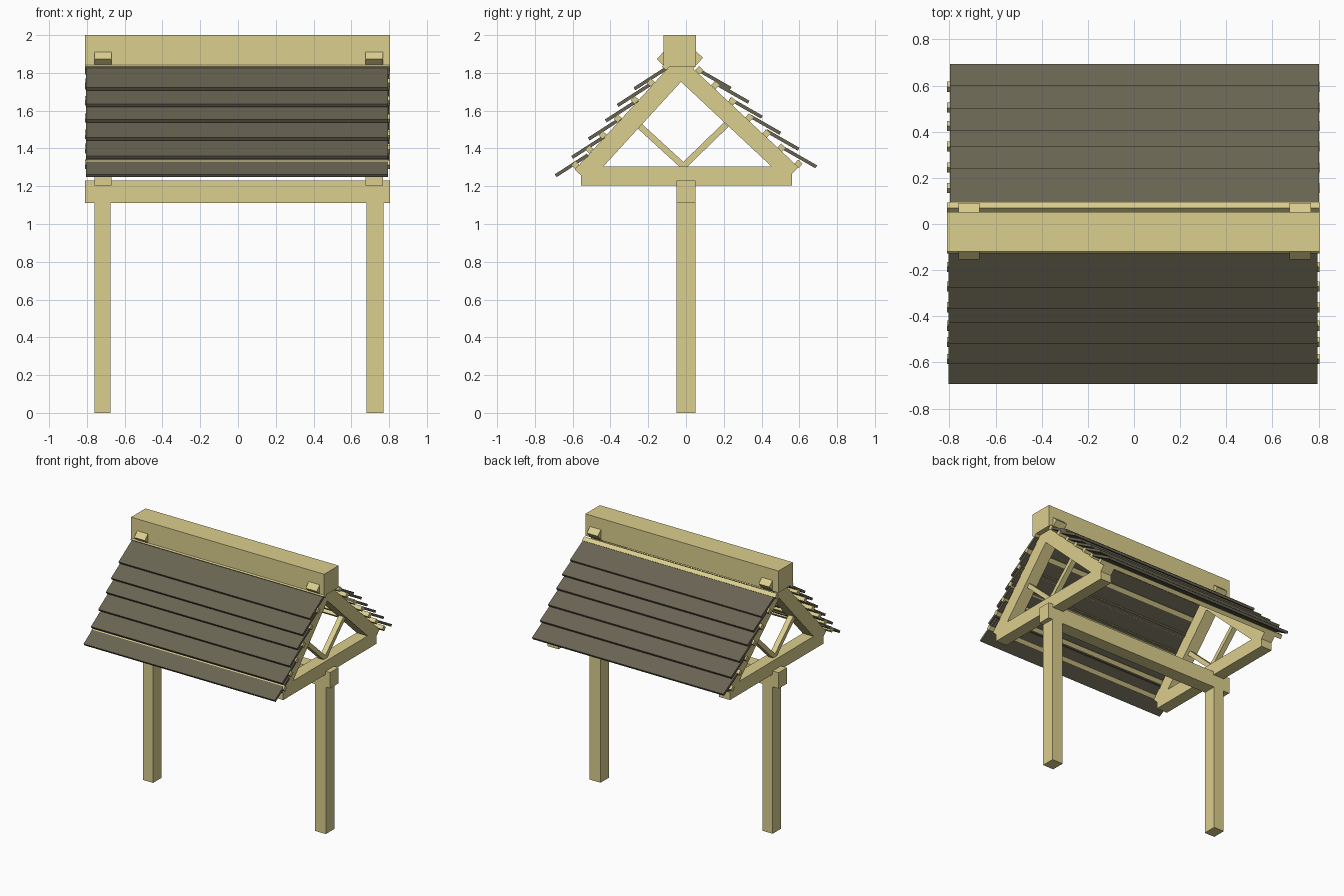
import bpy
from mathutils import Vector

if "Cube" in bpy.data.objects:
    bpy.data.objects.remove(bpy.data.objects["Cube"])


def material(name, rgb):
    m = bpy.data.materials.new(name)
    m.diffuse_color = (*rgb, 1)
    m.use_nodes = True
    m.node_tree.nodes["Principled BSDF"].inputs["Base Color"].default_value = m.diffuse_color
    return m


WOOD = material("pale_wood", (0.71, 0.62, 0.27))
SLATE = material("dark_slate_board", (0.14, 0.127, 0.084))


def prism(name, profile, x0, x1, mat):
    """Extrude a (y, z) outline along x."""
    area = sum(a[0] * b[1] - b[0] * a[1] for a, b in zip(profile, profile[1:] + profile[:1]))
    if area < 0:
        profile = profile[::-1]
    n = len(profile)
    verts = [(x0, *p) for p in profile] + [(x1, *p) for p in profile]
    faces = [tuple(range(n))[::-1], tuple(range(n, 2 * n))]
    faces += [(i, (i + 1) % n, n + (i + 1) % n, n + i) for i in range(n)]
    mesh = bpy.data.meshes.new(name)
    mesh.from_pydata(verts, [], faces)
    mesh.materials.append(mat)
    obj = bpy.data.objects.new(name, mesh)
    bpy.context.collection.objects.link(obj)
    return obj


def box(name, x0, x1, y0, y1, z0, z1, mat):
    return prism(name, [(y0, z0), (y1, z0), (y1, z1), (y0, z1)], x0, x1, mat)


def bar(name, a, b, width, x0, x1, mat):
    """Bar whose lower edge runs from a to b in the (y, z) plane, thickened upwards."""
    a, b = Vector(a), Vector(b)
    d = (b - a).normalized()
    n = Vector((-d.y, d.x))
    if n.y < 0:
        n = -n
    n *= width
    return prism(name, [tuple(p) for p in (a, b, b + n, a + n)], x0, x1, mat)


# Posts, cross beam and ridge beam
box("left_post", -0.76, -0.675, -0.05, 0.05, 0, 1.12, WOOD)
box("right_post", 0.68, 0.77, -0.05, 0.05, 0, 1.12, WOOD)
box("cross_beam", -0.81, 0.805, -0.05, 0.05, 1.11, 1.23, WOOD)
box("ridge_beam", -0.81, 0.805, -0.12, 0.052, 1.835, 2.0, WOOD)

# Two end trusses: tie beam, crossing rafters, thin struts
for side, x0, x1 in (("left", -0.76, -0.67), ("right", 0.675, 0.767)):
    xc = (x0 + x1) / 2
    box(side + "_tie_beam", x0, x1, -0.555, 0.56, 1.205, 1.305, WOOD)
    bar(side + "_front_rafter", (-0.515, 1.22), (0.09, 1.88), 0.1, x0, x1, WOOD)
    bar(side + "_back_rafter", (0.53, 1.232), (-0.155, 1.873), 0.095, x0, x1, WOOD)
    bar(side + "_front_strut", (-0.255, 1.505), (-0.015, 1.285), 0.033, xc - 0.02, xc + 0.02, WOOD)
    bar(side + "_back_strut", (0.225, 1.515), (-0.012, 1.285), 0.033, xc - 0.02, xc + 0.02, WOOD)

# Roof slopes: battens on the outer rafter line, overlapping boards above
slopes = {
    "front": dict(sign=-1, start=(-0.587, 1.29), slope=1.088, rise=0.645, x=(-0.805, 0.795),
                  battens=(0.575, 0.50, 0.43, 0.35, 0.26, 0.175, 0.095),
                  boards=((0.685, 1.248), (0.598, 1.345), (0.51, 1.442),
                          (0.42, 1.538), (0.357, 1.62), (0.268, 1.708))),
    "back": dict(sign=1, start=(0.593, 1.30), slope=0.945, rise=0.57, x=(-0.798, 0.802),
                 battens=(0.585, 0.495, 0.415, 0.325, 0.235, 0.145, 0.06),
                 boards=((0.685, 1.295), (0.592, 1.388), (0.495, 1.472),
                         (0.397, 1.558), (0.327, 1.637), (0.232, 1.71))),
}
for name, s in slopes.items():
    sg = s["sign"]
    d = Vector((-sg, s["slope"])).normalized() * 0.016
    for i, y in enumerate(s["battens"]):
        c = Vector((sg * y, s["start"][1] + (abs(s["start"][0]) - y) * s["slope"]))
        bar(f"{name}_batten_{i + 1}", c - d, c + d, 0.03, -0.81, 0.805, WOOD)
    for i, (y, z) in enumerate(s["boards"]):
        run = 0.17
        x0, x1 = s["x"]
        bar(f"{name}_roof_board_{i + 1}", (sg * y, z), (sg * (y - run), z + run * s["rise"]),
            0.018, x0, x1, SLATE)
